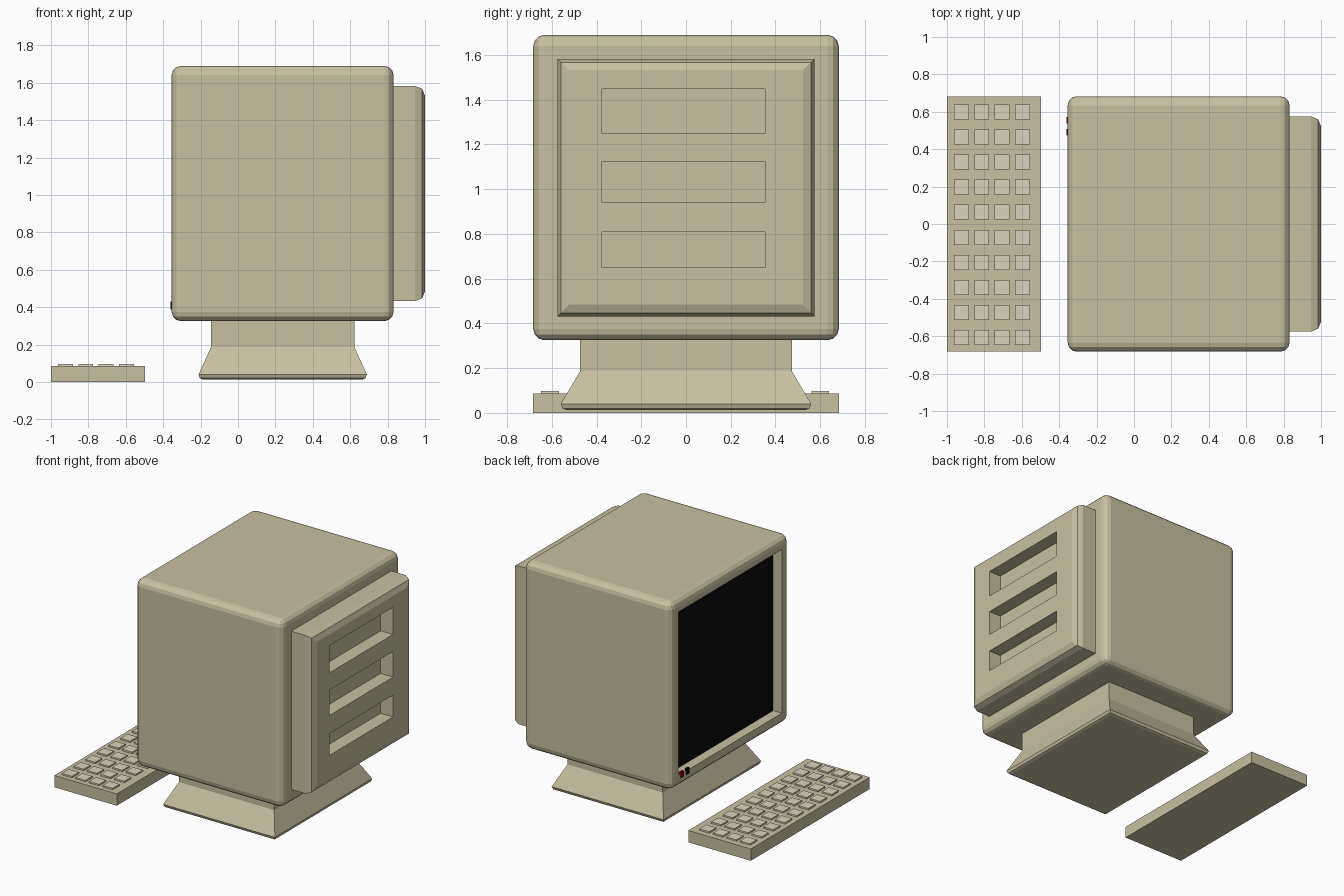
import bpy, bmesh
from mathutils import Vector

if "Cube" in bpy.data.objects:
    bpy.data.objects.remove(bpy.data.objects["Cube"])


def material(name, rgb):
    m = bpy.data.materials.new(name)
    m.diffuse_color = (*rgb, 1)
    m.use_nodes = True
    m.node_tree.nodes["Principled BSDF"].inputs["Base Color"].default_value = m.diffuse_color
    return m


beige = material("beige_plastic", (0.58, 0.53, 0.37))
cream = material("key_plastic", (0.70, 0.65, 0.51))
black = material("black_glass", (0.003, 0.003, 0.003))
red = material("red_button", (0.35, 0.0, 0.02))


def add_box(bm, lo, hi):
    """Add a box between two corners, return its vertices."""
    verts = bmesh.ops.create_cube(bm, size=1)["verts"]
    lo, hi = Vector(lo), Vector(hi)
    for v in verts:
        v.co = (lo + hi) / 2 + v.co * (hi - lo)
    return verts


def finish(name, bm, *mats):
    bmesh.ops.recalc_face_normals(bm, faces=bm.faces)
    me = bpy.data.meshes.new(name)
    bm.to_mesh(me)
    bm.free()
    for m in mats:
        me.materials.append(m)
    ob = bpy.data.objects.new(name, me)
    bpy.context.collection.objects.link(ob)
    return ob


def box(name, lo, hi, mat):
    bm = bmesh.new()
    add_box(bm, lo, hi)
    return finish(name, bm, mat)


# monitor case: rounded box with the screen sunk into its -x face
bm = bmesh.new()
add_box(bm, (-0.355, -0.683, 0.325), (0.832, 0.683, 1.69))
bmesh.ops.bevel(bm, geom=bm.edges[:], offset=0.05, segments=3, profile=0.5, affect='EDGES')
front = min(bm.faces, key=lambda f: f.calc_center_median().x)
bmesh.ops.inset_region(bm, faces=[front], thickness=0.053)
screen = bmesh.ops.extrude_discrete_faces(bm, faces=[front])["faces"][0]
bmesh.ops.translate(bm, verts=screen.verts, vec=(0.07, 0, 0))
screen.material_index = 1
finish("monitor_case", bm, beige, black)

# rear panel: outer rim rounded, three slots cut in
bm = bmesh.new()
add_box(bm, (0.82, -0.575, 0.432), (1.0, 0.575, 1.583))
rim = [e for e in bm.edges if all(v.co.x > 0.99 for v in e.verts)]
bmesh.ops.bevel(bm, geom=rim, offset=0.053, segments=2, profile=0.5, affect='EDGES')
panel = finish("rear_panel", bm, beige)

bm = bmesh.new()
for z0, z1 in ((1.25, 1.447), (0.94, 1.125), (0.65, 0.808)):
    add_box(bm, (0.9, -0.375, z0), (1.1, 0.353, z1))
cutter = finish("slot_cutter", bm, beige)
cutter.hide_render = True
mod = panel.modifiers.new("slots", 'BOOLEAN')
mod.operation = 'DIFFERENCE'
mod.solver = 'EXACT'
mod.object = cutter
bpy.context.view_layer.objects.active = panel
bpy.ops.object.modifier_apply(modifier=mod.name)
bpy.data.objects.remove(cutter)

# stand: stacked rectangular rings (z, half x, half y)
rings = [(0.013, 0.425, 0.535), (0.02, 0.443, 0.552), (0.04, 0.45, 0.56),
         (0.187, 0.383, 0.473), (0.34, 0.383, 0.473)]
bm = bmesh.new()
loops = [[bm.verts.new((0.239 + sx * hx, sy * hy, z))
          for sx, sy in ((-1, -1), (1, -1), (1, 1), (-1, 1))] for z, hx, hy in rings]
for a, b in zip(loops, loops[1:]):
    for i in range(4):
        j = (i + 1) % 4
        bm.faces.new((a[i], a[j], b[j], b[i]))
bm.faces.new(loops[0])
bm.faces.new(loops[-1])
finish("stand", bm, beige)

# buttons below the screen
for name, y, mat in (("power_button", 0.555, red), ("reset_button", 0.49, black)):
    box(name, (-0.361, y - 0.017, 0.387), (-0.345, y + 0.017, 0.43), mat)

# keyboard with a grid of keys
box("keyboard_base", (-1.0, -0.683, 0), (-0.497, 0.683, 0.086), beige)
bm = bmesh.new()
for col in range(4):
    for row in range(10):
        x, y = -0.923 + 0.109 * col, 0.6 - 0.1342 * row
        add_box(bm, (x - 0.04, y - 0.04, 0.08), (x + 0.04, y + 0.04, 0.097))
finish("keys", bm, cream)
